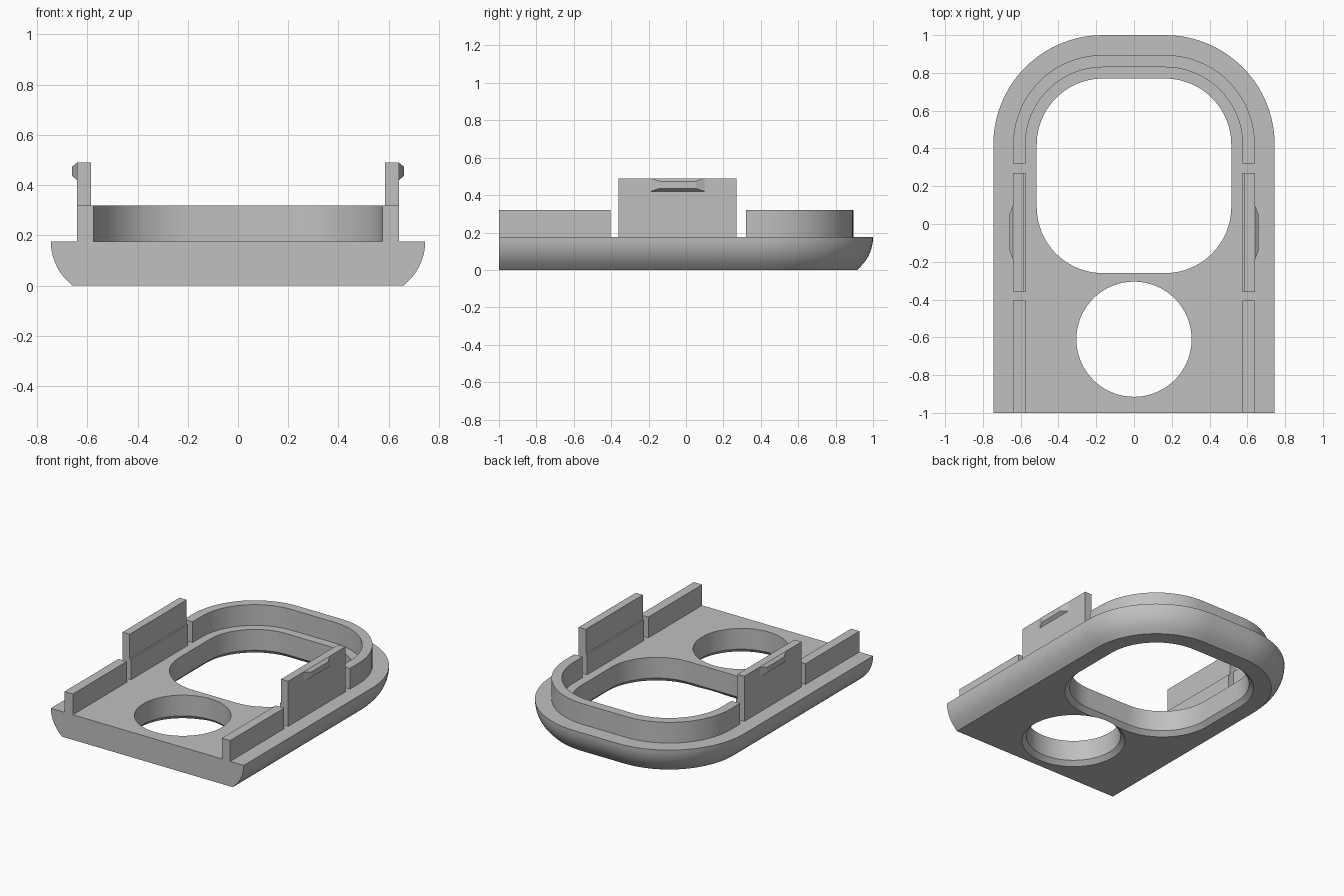
import bpy
import bmesh
from math import sin, cos, pi

if "Cube" in bpy.data.objects:
    bpy.data.objects.remove(bpy.data.objects["Cube"], do_unlink=True)

grey = bpy.data.materials.new("plain grey")
grey.use_nodes = True
colour = (0.53, 0.53, 0.53, 1)
grey.diffuse_color = colour
grey.node_tree.nodes["Principled BSDF"].inputs["Base Color"].default_value = colour

CX, CY = 0.165, 0.42      # centres shared by all rounded back corners
FRONT, DECK = -1.0, 0.175
OUTER, RIM_OUT, RIM_IN, WINDOW = 0.58, 0.475, 0.41, 0.35   # corner radii
RIM_TOP, TAB_TOP = 0.32, 0.49
STEPS = 20


def loft(name, rings):
    """Closed solid through matching rings of points, capped at both ends."""
    bm = bmesh.new()
    loops = [[bm.verts.new(p) for p in ring] for ring in rings]
    n = len(loops[0])
    for a, b in zip(loops, loops[1:]):
        for i in range(n):
            j = (i + 1) % n
            bm.faces.new((a[i], a[j], b[j], b[i]))
    bm.faces.new(loops[0][::-1])
    bm.faces.new(loops[-1])
    bmesh.ops.recalc_face_normals(bm, faces=bm.faces)
    mesh = bpy.data.meshes.new(name)
    bm.to_mesh(mesh)
    bm.free()
    mesh.materials.append(grey)
    obj = bpy.data.objects.new(name, mesh)
    bpy.context.collection.objects.link(obj)
    return obj


def arc(cx, cy, r, start, sweep=pi / 2, steps=STEPS):
    return [(cx + r * cos(start + sweep * i / steps),
             cy + r * sin(start + sweep * i / steps)) for i in range(steps + 1)]


def arch(r, y):
    """Straight sides from y, with two rounded back corners."""
    return ([(CX + r, y)] + arc(CX, CY, r, 0) + arc(-CX, CY, r, pi / 2)
            + [(-CX - r, y)])


def rounded_window(r):
    low = 0.09
    return (arc(CX, CY, r, 0) + arc(-CX, CY, r, pi / 2)
            + arc(-CX, low, r, pi) + arc(CX, low, r, 1.5 * pi))


def at(points, z):
    return [(x, y, z) for x, y in points]


def box(name, x0, x1, y0, y1, z0, z1):
    base = [(x0, y0), (x1, y0), (x1, y1), (x0, y1)]
    return loft(name, [at(base, z0), at(base, z1)])


def smooth(obj):
    bpy.ops.object.select_all(action="DESELECT")
    obj.select_set(True)
    bpy.context.view_layer.objects.active = obj
    bpy.ops.object.shade_smooth_by_angle(angle=pi / 6)


# Base plate: chamfer at the bottom, then a curve up to the vertical edge
bend, chamfer = 0.217, 0.0215
rings = [at(arch(OUTER - 0.085, FRONT), 0)]
for i in range(9):
    a = pi / 4 * (1 - i / 8)
    rings.append(at(arch(OUTER - bend * (1 - cos(a)), FRONT),
                    DECK - bend * sin(a)))
base = loft("base_plate", rings)

# Openings, flared at the underside
flare = 0.03
shapes = {
    "window_cutter": lambda grow: rounded_window(WINDOW + grow),
    "round_hole_cutter": lambda grow: arc(0, -0.61, 0.305 + grow, 0,
                                          2 * pi * 63 / 64, 63),
}
for name, shape in shapes.items():
    cutter = loft(name, [at(shape(2 * flare), -flare), at(shape(0), flare),
                         at(shape(0), DECK + 0.1)])
    cutter.hide_render = True
    mod = base.modifiers.new(name, "BOOLEAN")
    mod.operation = "DIFFERENCE"
    mod.solver = "EXACT"
    mod.object = cutter
    bpy.context.view_layer.objects.active = base
    bpy.ops.object.modifier_apply(modifier=mod.name)
    bpy.data.objects.remove(cutter, do_unlink=True)
smooth(base)

# Raised rim around the back
band = arch(RIM_OUT, 0.32) + arch(RIM_IN, 0.32)[::-1]
smooth(loft("back_rim", [at(band, DECK), at(band, RIM_TOP)]))

# Side rails, tall tabs and snap clips
outer, inner = CX + RIM_OUT, CX + RIM_IN
step = inner + 0.01
for side, s in (("left", 1), ("right", -1)):
    box(side + "_front_rail", s * inner, s * outer, FRONT, -0.405, DECK, RIM_TOP)

    profile = [(inner, DECK), (outer, DECK), (outer, TAB_TOP),
               (step, TAB_TOP), (step, RIM_TOP), (inner, RIM_TOP)]
    loft(side + "_tab", [[(s * x, y, z) for x, z in profile]
                         for y in (-0.36, 0.27)])

    clip = []
    for x, cut_y, cut_z in ((outer, 0, 0), (outer + 0.02, 0.05, 0.016)):
        y0, y1 = -0.19 + cut_y, 0.10 - cut_y
        z0, z1 = 0.42 + cut_z, TAB_TOP - cut_z
        clip.append([(s * x, y0, z0), (s * x, y1, z0),
                     (s * x, y1, z1), (s * x, y0, z1)])
    loft(side + "_snap_clip", clip)
